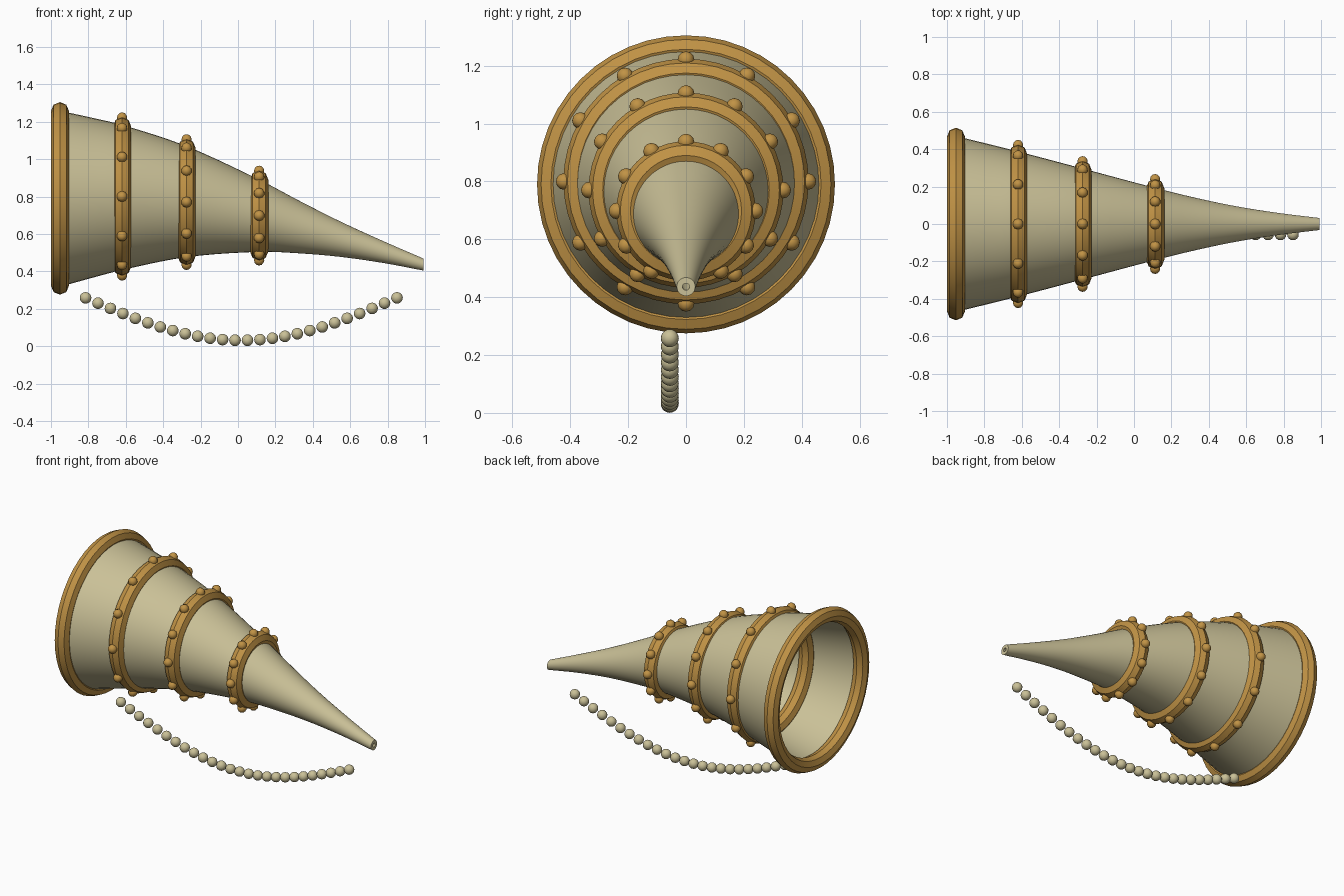
import bpy, bmesh, math
from mathutils import Matrix

if "Cube" in bpy.data.objects:
    bpy.data.objects.remove(bpy.data.objects["Cube"])


def material(name, rgb):
    m = bpy.data.materials.new(name)
    m.diffuse_color = (*rgb, 1.0)
    m.use_nodes = True
    m.node_tree.nodes["Principled BSDF"].inputs["Base Color"].default_value = m.diffuse_color
    return m


IVORY = material("ivory", (0.59, 0.53, 0.31))
GOLD = material("gold", (0.53, 0.29, 0.06))


def finish(name, bm, mat, angle=None):
    bmesh.ops.recalc_face_normals(bm, faces=bm.faces)
    me = bpy.data.meshes.new(name)
    bm.to_mesh(me)
    bm.free()
    me.materials.append(mat)
    ob = bpy.data.objects.new(name, me)
    bpy.context.collection.objects.link(ob)
    if angle is not None:
        bpy.ops.object.select_all(action='DESELECT')
        ob.select_set(True)
        bpy.context.view_layer.objects.active = ob
        bpy.ops.object.shade_smooth_by_angle(angle=math.radians(angle))
    return ob


def circle(bm, x, z, r, n):
    return [bm.verts.new((x, r * math.sin(2 * math.pi * i / n),
                          z + r * math.cos(2 * math.pi * i / n))) for i in range(n)]


def loft(bm, loops):
    # closed skin: the last loop joins back to the first
    for a, b in zip(loops, loops[1:] + loops[:1]):
        n = len(a)
        for i in range(n):
            bm.faces.new((a[i], a[(i + 1) % n], b[(i + 1) % n], b[i]))


# Horn centre line and radius: (x, centre z, radius)
STATIONS = [(-0.95, 0.788, 0.470), (-0.78, 0.793, 0.428), (-0.62, 0.795, 0.388),
            (-0.28, 0.773, 0.298), (0.11, 0.698, 0.194), (0.33, 0.636, 0.140),
            (0.55, 0.571, 0.094), (0.78, 0.502, 0.058), (0.992, 0.436, 0.032)]


def smooth_stations(pts, steps=5):
    out = []
    for k in range(len(pts) - 1):
        p1, p2 = pts[k], pts[k + 1]
        p0 = pts[k - 1] if k else tuple(2 * a - b for a, b in zip(p1, p2))
        p3 = pts[k + 2] if k + 2 < len(pts) else tuple(2 * b - a for a, b in zip(p1, p2))
        h = p2[0] - p1[0]
        for s in range(steps):
            t = s / steps
            row = [p1[0] + h * t]
            for c in (1, 2):
                m1 = (p2[c] - p0[c]) / (p2[0] - p0[0]) * h
                m2 = (p3[c] - p1[c]) / (p3[0] - p1[0]) * h
                row.append((2*t**3 - 3*t*t + 1) * p1[c] + (t**3 - 2*t*t + t) * m1
                           + (3*t*t - 2*t**3) * p2[c] + (t**3 - t*t) * m2)
            out.append(tuple(row))
    return out + [pts[-1]]


# Hollow horn: outer skin to the tip, then the inner skin back to the mouth
path = smooth_stations(STATIONS)
bm = bmesh.new()
outer = [circle(bm, x, z, r, 48) for x, z, r in path]
inner = [circle(bm, x, z, max(r - 0.02, 0.011), 48) for x, z, r in reversed(path)]
loft(bm, outer + inner)
finish("horn", bm, IVORY, 40)


# Faceted rings around the horn
def ring(name, x, z, radius, minor):
    bm = bmesh.new()
    loops = []
    for k in range(8):
        a = k * math.pi / 4
        loops.append(circle(bm, x + minor * math.sin(a), z, radius + minor * math.cos(a), 48))
    loft(bm, loops)
    finish(name, bm, GOLD, 30)


# Round studs spaced around a ring
def studs(name, x, z, radius, count=12):
    bm = bmesh.new()
    for i in range(count):
        a = 2 * math.pi * i / count
        m = (Matrix.Translation((x, 0, z)) @ Matrix.Rotation(a, 4, 'X')
             @ Matrix.Translation((0, 0, radius)))
        bmesh.ops.create_uvsphere(bm, u_segments=10, v_segments=6, radius=0.029, matrix=m)
    finish(name, bm, GOLD, 60)


ring("mouth_rim", -0.952, 0.79, 0.467, 0.048)
for label, x, z, r in (("large", -0.62, 0.80, 0.375), ("middle", -0.275, 0.77, 0.288),
                       ("small", 0.113, 0.698, 0.192)):
    ring(label + "_band", x, z, r, 0.049)
    studs(label + "_band_studs", x, z, r + 0.046)

# Hanging string of beads
bm = bmesh.new()
for i in range(26):
    t = i / 25
    pos = (-0.815 + 1.665 * t, -0.056, 0.031 + 0.227 * (1 - math.sin(math.pi * t)))
    bmesh.ops.create_uvsphere(bm, u_segments=16, v_segments=10, radius=0.031,
                              matrix=Matrix.Translation(pos))
finish("bead_string", bm, IVORY, 60)
